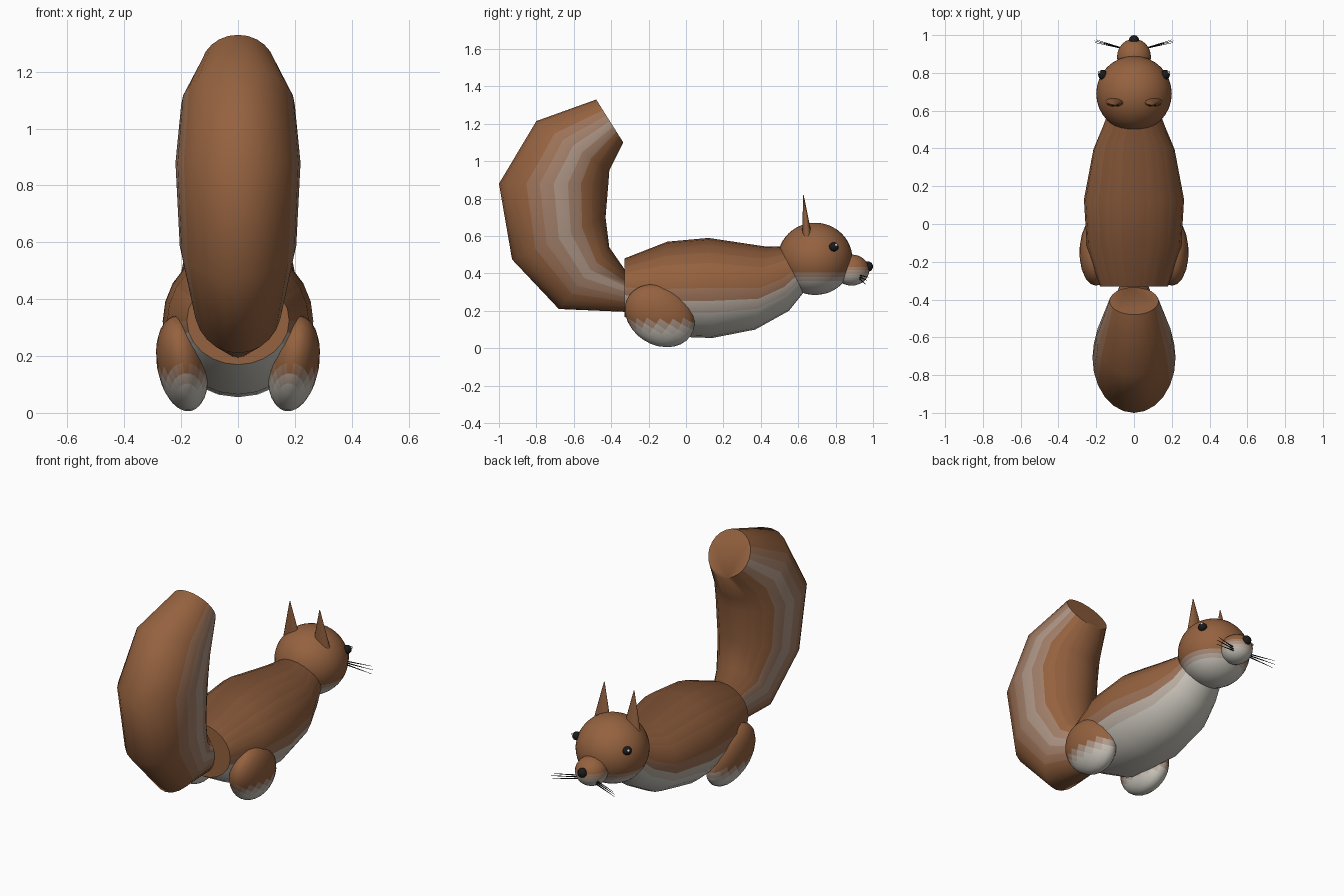
import bpy, bmesh
from math import sin, cos, tau, radians
from mathutils import Matrix, Vector

if "Cube" in bpy.data.objects:
    bpy.data.objects.remove(bpy.data.objects["Cube"])

BROWN, WHITE, DARK = (0.30, 0.122, 0.05), (0.60, 0.57, 0.51), (0.13, 0.05, 0.022)


def material(name, rgb):
    m = bpy.data.materials.get(name)
    if not m:
        m = bpy.data.materials.new(name)
        m.diffuse_color = (*rgb, 1)
        m.use_nodes = True
        m.node_tree.nodes["Principled BSDF"].inputs["Base Color"].default_value = m.diffuse_color
    return m


def fur(t):
    """Fur tone: -1 dark, 0 brown, 1 white, in steps of a tenth."""
    t = round(max(-1, min(1, t)) * 10) / 10
    other = WHITE if t > 0 else DARK
    rgb = [a + (b - a) * abs(t) for a, b in zip(BROWN, other)]
    return material(f"fur_{t:+.1f}", rgb)


def ramp(v, white, brown):
    """1 below 'white', fading to 0 at 'brown'."""
    return max(0, min(1, (brown - v) / (brown - white)))


def finish(name, bm, paint, angle=60):
    bmesh.ops.recalc_face_normals(bm, faces=bm.faces)
    me = bpy.data.meshes.new(name)
    for f in bm.faces:
        m = paint(f)
        if m.name not in me.materials:
            me.materials.append(m)
        f.material_index = me.materials.find(m.name)
    bm.to_mesh(me)
    bm.free()
    me.shade_smooth()
    me.set_sharp_from_angle(angle=radians(angle))
    ob = bpy.data.objects.new(name, me)
    bpy.context.collection.objects.link(ob)
    return ob


def loft(name, rings, tone, n=24):
    """Elliptical rings given as (y, z) of both ends of one axis plus half width."""
    bm = bmesh.new()
    frac = bm.verts.layers.float.new("frac")
    loops = []
    for y1, z1, y0, z0, w in rings:
        loop = []
        for i in range(n):
            a = tau * i / n
            f = (1 + sin(a)) / 2
            v = bm.verts.new((w * cos(a), y0 + (y1 - y0) * f, z0 + (z1 - z0) * f))
            v[frac] = f
            loop.append(v)
        loops.append(loop)
    for p, q in zip(loops, loops[1:]):
        for i in range(n):
            j = (i + 1) % n
            bm.faces.new((p[i], p[j], q[j], q[i]))
    bm.faces.new(loops[0])
    bm.faces.new(loops[-1])

    def paint(f):
        if len(f.verts) > 4:
            return fur(0)
        return fur(tone(sum(v[frac] for v in f.verts) / 4))
    return finish(name, bm, paint)


def ball(name, loc, scale, paint, seg=24, rings=16, rot=Matrix()):
    bm = bmesh.new()
    bmesh.ops.create_uvsphere(bm, u_segments=seg, v_segments=rings, radius=1)
    bm.transform(Matrix.Translation(loc) @ rot @ Matrix.Diagonal((*scale, 1)))
    return finish(name, bm, paint)


def furry(white, brown):
    return lambda f: fur(ramp(f.calc_center_median().z, white, brown))


black = lambda f: material("black", (0.012, 0.011, 0.011))
glint = lambda f: material("eye_glint", (0.75, 0.78, 0.8))

# body: pale belly, darker back
loft("body", [
    (-0.33, 0.48, -0.33, 0.17, 0.18),
    (-0.10, 0.57, -0.14, 0.065, 0.25),
    (0.12, 0.59, 0.14, 0.055, 0.265),
    (0.42, 0.545, 0.37, 0.10, 0.215),
    (0.48, 0.545, 0.55, 0.20, 0.165),
    (0.53, 0.54, 0.63, 0.30, 0.14),
], lambda f: ramp(f, 0.25, 0.45) - 0.55 * ramp(-f, -0.97, -0.72))

# tail: upright brush with a pale band along each side
loft("tail", [
    (-0.33, 0.195, -0.32, 0.41, 0.075),
    (-0.68, 0.21, -0.41, 0.54, 0.155),
    (-0.93, 0.475, -0.43, 0.70, 0.205),
    (-1.00, 0.88, -0.415, 0.88, 0.22),
    (-0.80, 1.215, -0.41, 0.95, 0.20),
    (-0.48, 1.33, -0.335, 1.10, 0.13),
], lambda f: 0.38 * max(0, 1 - abs(f - 0.45) / 0.28) - 0.3 * ramp(f, 0.05, 0.25))

# head, muzzle and nose
ball("head", (0, 0.69, 0.478), (0.2, 0.2, 0.193), furry(0.35, 0.41), 32, 24)
ball("muzzle", (0, 0.885, 0.418), (0.09, 0.095, 0.083), furry(0.37, 0.44))
ball("nose", (0, 0.974, 0.437), (0.027, 0.026, 0.027), black, 16, 10)

for side, s in (("left", -1), ("right", 1)):
    # eyes
    ball(f"eye_{side}", (s * 0.166, 0.79, 0.542), (0.024, 0.026, 0.024), black, 16, 10)
    ball(f"eye_glint_{side}", (s * 0.183, 0.803, 0.552), (0.008, 0.008, 0.008), glint, 8, 6)

    # hind legs, pale at the foot
    tilt = Matrix.Rotation(s * radians(9), 4, 'Y') @ Matrix.Rotation(radians(-33), 4, 'X')
    ball(f"hind_leg_{side}", (s * 0.195, -0.14, 0.174), (0.091, 0.198, 0.157),
         furry(0.08, 0.16), 20, 14, tilt)

    # ears
    bm = bmesh.new()
    bmesh.ops.create_cone(bm, cap_ends=True, segments=14, radius1=1, radius2=0.04, depth=1)
    for v in bm.verts:
        h = v.co.z + 0.5
        v.co = (s * 0.098 + v.co.x * 0.055, 0.648 - 0.02 * h + v.co.y * 0.028, 0.59 + 0.23 * h)
    finish(f"ear_{side}", bm, lambda f: fur(-0.15))

    # whiskers
    for i, end in enumerate([(0.20, 0.975, 0.38), (0.21, 0.97, 0.362), (0.205, 0.96, 0.342)]):
        a = Vector((s * 0.06, 0.93, 0.39 - 0.01 * i))
        b = Vector((s * end[0], end[1], end[2]))
        d = b - a
        bm = bmesh.new()
        bmesh.ops.create_cone(bm, cap_ends=True, segments=6, radius1=0.004,
                              radius2=0.001, depth=d.length)
        bm.transform(Matrix.Translation((a + b) / 2)
                     @ d.to_track_quat('Z', 'Y').to_matrix().to_4x4())
        finish(f"whisker_{side}_{i + 1}", bm, black)
